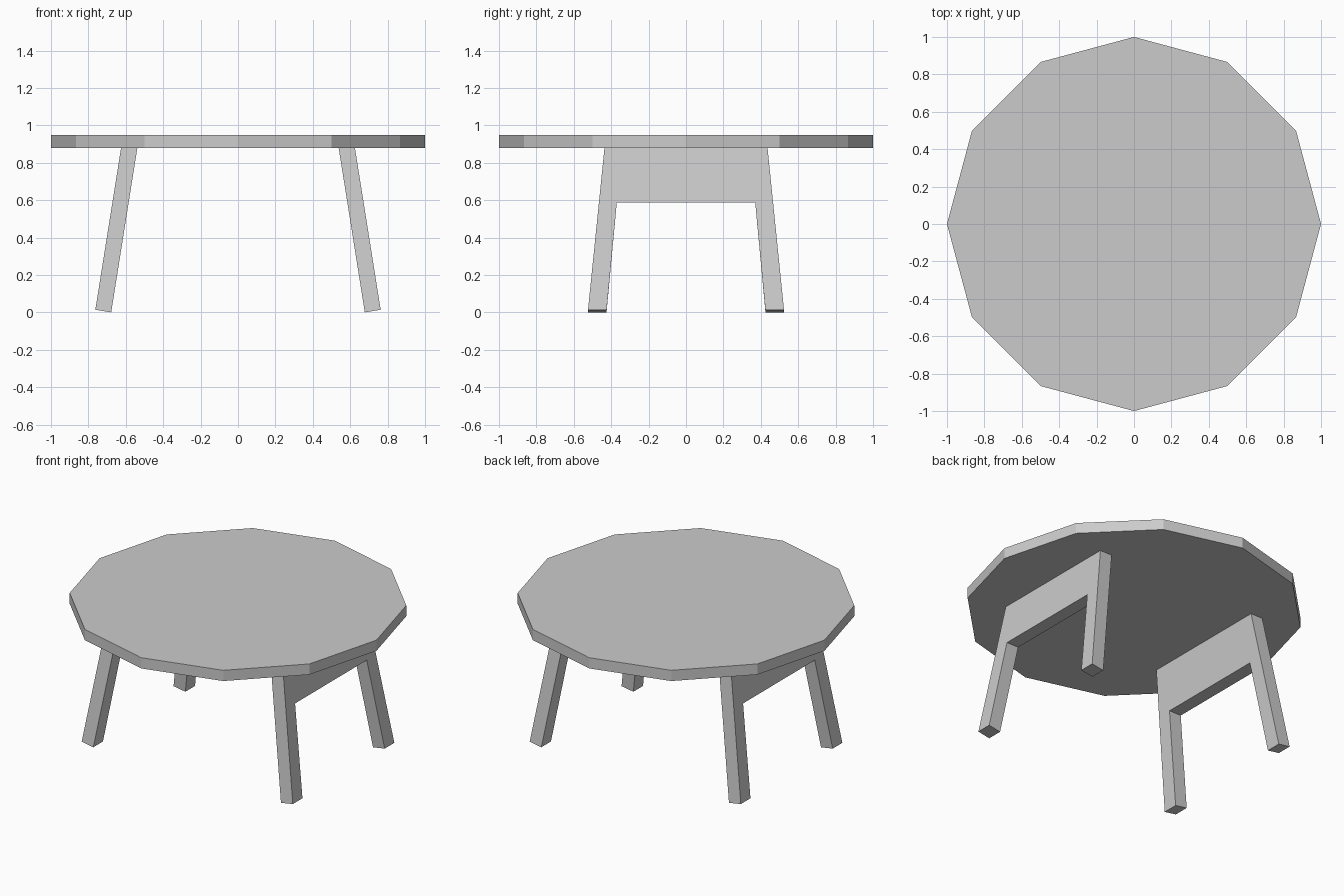
import bpy, bmesh, math

if "Cube" in bpy.data.objects:
    bpy.data.objects.remove(bpy.data.objects["Cube"])

TOP, UNDER = 0.948, 0.878


def make_object(name, bm):
    bmesh.ops.recalc_face_normals(bm, faces=bm.faces)
    mesh = bpy.data.meshes.new(name)
    bm.to_mesh(mesh)
    bm.free()
    obj = bpy.data.objects.new(name, mesh)
    bpy.context.collection.objects.link(obj)
    return obj


# Twelve-sided tabletop
bpy.ops.mesh.primitive_cylinder_add(vertices=12, radius=1, depth=TOP - UNDER,
                                    location=(0, 0, (TOP + UNDER) / 2))
bpy.context.object.name = "tabletop"

# Splayed leg frame: arch outline (y, z), leaning inward as it rises
half = [(0.436, UNDER), (0.525, 0.0), (0.425, 0.0), (0.37, 0.588)]
outline = half + [(-y, z) for y, z in reversed(half)]
SLOPE, THICK, FOOT_RISE = 0.159, 0.087, 0.014

bm = bmesh.new()
inner, outer = [], []
for y, z in outline:
    inner.append(bm.verts.new((0.678 - SLOPE * z, y, z)))
    # Foot is cut square to the leaning leg, so its outer edge sits higher
    zo = FOOT_RISE if z == 0 else z
    yo = y * (1 - 0.002) if z == 0 else y
    outer.append(bm.verts.new((0.678 + THICK - SLOPE * zo, yo, zo)))
bm.faces.new(inner)
bm.faces.new(outer)
for i in range(len(outline)):
    j = (i + 1) % len(outline)
    bm.faces.new((inner[i], inner[j], outer[j], outer[i]))
legs = make_object("leg_frames", bm)

# Matching frame on the other side
mirror = legs.modifiers.new("mirror", 'MIRROR')
mirror.use_axis = (True, False, False)
mirror.use_mirror_merge = False
